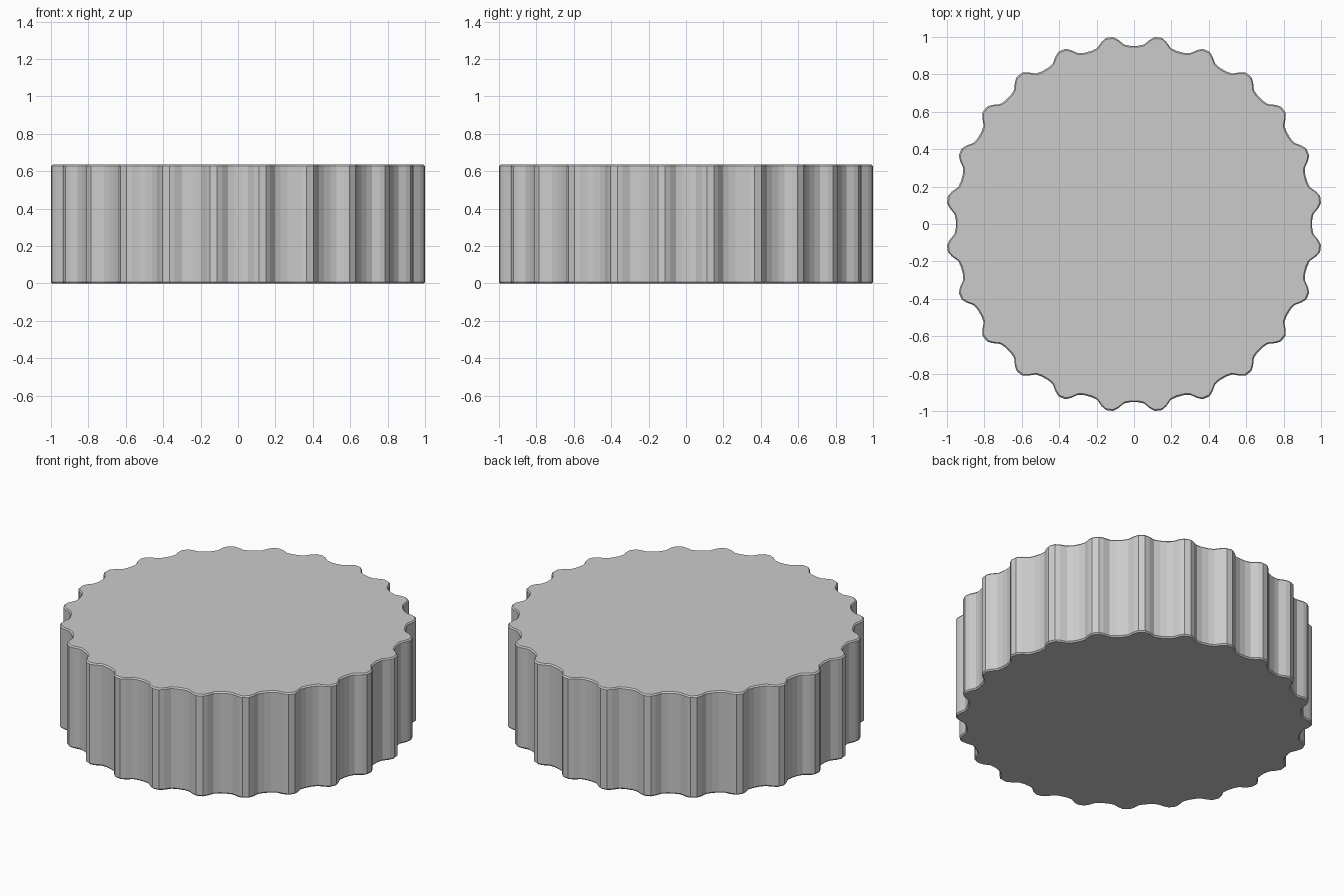
import bpy, bmesh, math

if "Cube" in bpy.data.objects:
    bpy.data.objects.remove(bpy.data.objects["Cube"])

TEETH = 24
HEIGHT = 0.635
CHAMFER = 0.008

# One scallop: (degrees from valley centre, radius)
SCALLOP = [(-6.4, 1.004), (-5.0, 0.988), (-3.2, 0.959), (-1.2, 0.951),
           (1.2, 0.951), (3.2, 0.959), (5.0, 0.988), (6.4, 1.004)]

outline = []
for i in range(TEETH):
    for deg, r in SCALLOP:
        a = math.radians(i * 360 / TEETH + deg)
        outline.append((r * math.cos(a), r * math.sin(a)))
fit = 1 / max(x for x, y in outline)
outline = [(x * fit, y * fit) for x, y in outline]

# Stacked rings give the wall and the fine chamfers at both rims
bm = bmesh.new()
rings = []
for z, s in [(0, 1 - CHAMFER), (CHAMFER, 1), (HEIGHT - CHAMFER, 1), (HEIGHT, 1 - CHAMFER)]:
    rings.append([bm.verts.new((x * s, y * s, z)) for x, y in outline])
n = len(outline)
for lo, hi in zip(rings, rings[1:]):
    for i in range(n):
        j = (i + 1) % n
        bm.faces.new((lo[i], lo[j], hi[j], hi[i]))

# Flat bottom and top
bm.faces.new(rings[0][::-1])
bm.faces.new(rings[-1])

mesh = bpy.data.meshes.new("fluted_cap")
bm.to_mesh(mesh)
bm.free()
cap = bpy.data.objects.new("fluted_cap", mesh)
bpy.context.collection.objects.link(cap)
